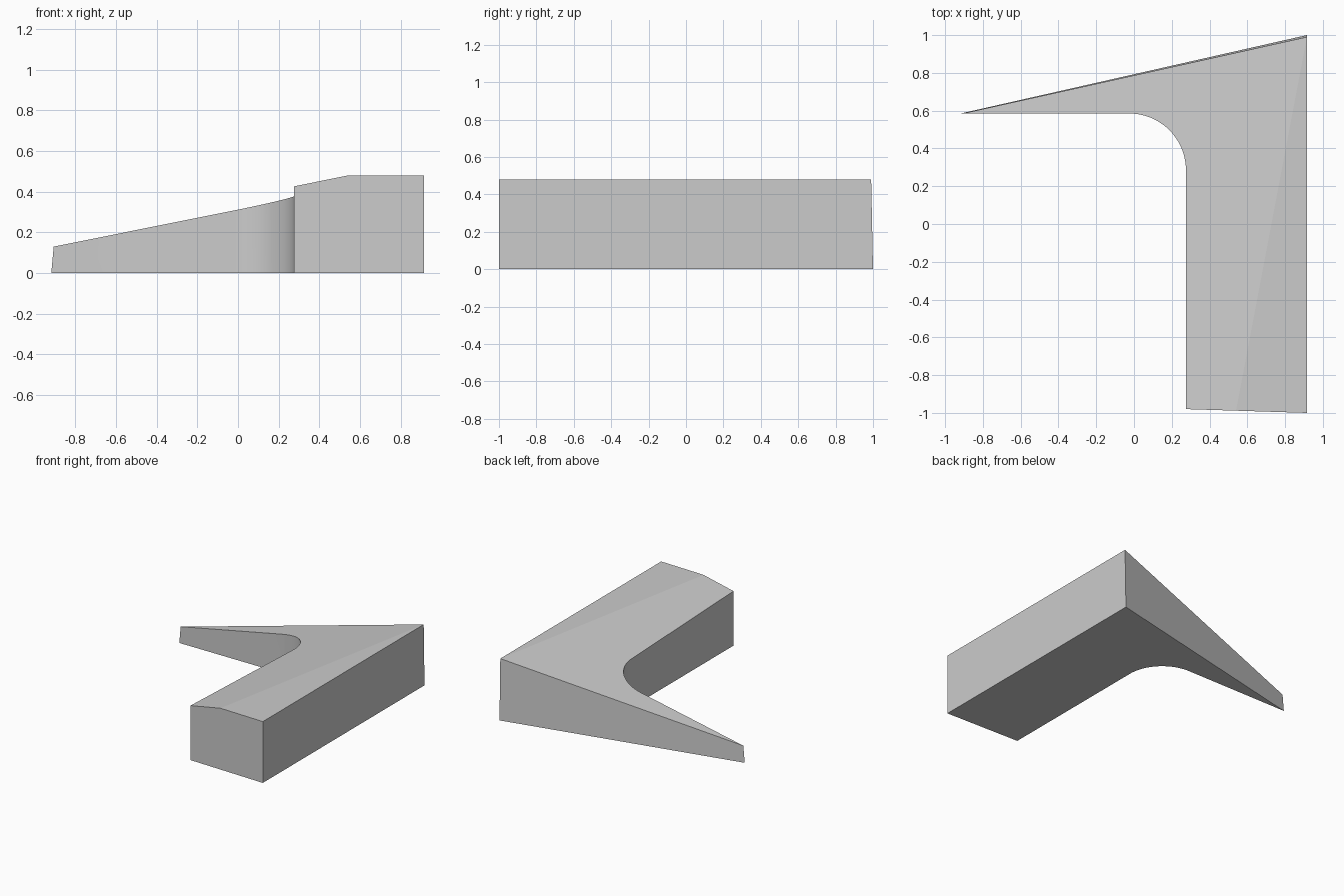
import bpy, bmesh, math
from mathutils import Vector

if "Cube" in bpy.data.objects:
    bpy.data.objects.remove(bpy.data.objects["Cube"])

HEIGHT = 0.48
X0, X1 = -0.918, 0.915          # tip of the arm, outer wall
INNER_X, INNER_Y = 0.275, 0.585  # inner walls of the L
R = 0.30                         # inner fillet radius
STEPS = 20

# Plan outline, counter-clockwise from the arm tip
outline = [(X0, INNER_Y)]
for i in range(STEPS + 1):
    a = math.pi / 2 * (1 - i / STEPS)
    outline.append((INNER_X - R + R * math.cos(a), INNER_Y - R + R * math.sin(a)))
outline += [(INNER_X, -0.98), (X1, -1.0), (X1, 1.0)]

# Prism whose back wall leans slightly inward
bm = bmesh.new()
low = [bm.verts.new((x, y, 0)) for x, y in outline]
high = [bm.verts.new((x, y, HEIGHT)) for x, y in outline]
high[-1].co.y -= 0.01
high[0].co.x += 0.01 * (X1 - X0) / (1.0 - INNER_Y)
bm.faces.new(low[::-1])
bm.faces.new(high)
n = len(low)
for i in range(n):
    j = (i + 1) % n
    bm.faces.new((low[i], low[j], high[j], high[i]))

# Sloping top, falling away toward the arm tip
cut = bmesh.ops.bisect_plane(
    bm, geom=bm.verts[:] + bm.edges[:] + bm.faces[:], dist=1e-4,
    plane_co=(X1, 0.99, HEIGHT), plane_no=Vector((-0.2004, 0.038, 1)).normalized(),
    clear_outer=True)
rim = [e for e in bm.edges if e.is_boundary]
bmesh.ops.holes_fill(bm, edges=rim, sides=0)
bmesh.ops.recalc_face_normals(bm, faces=bm.faces[:])

mesh = bpy.data.meshes.new("corner_wedge")
bm.to_mesh(mesh)
bm.free()
wedge = bpy.data.objects.new("corner_wedge", mesh)
bpy.context.collection.objects.link(wedge)

grey = bpy.data.materials.new("light_grey")
grey.diffuse_color = (0.6, 0.6, 0.6, 1)
grey.use_nodes = True
grey.node_tree.nodes["Principled BSDF"].inputs["Base Color"].default_value = grey.diffuse_color
mesh.materials.append(grey)

# Smooth fillet, crisp edges elsewhere
bpy.context.view_layer.objects.active = wedge
wedge.select_set(True)
bpy.ops.object.shade_smooth_by_angle(angle=math.radians(8))
